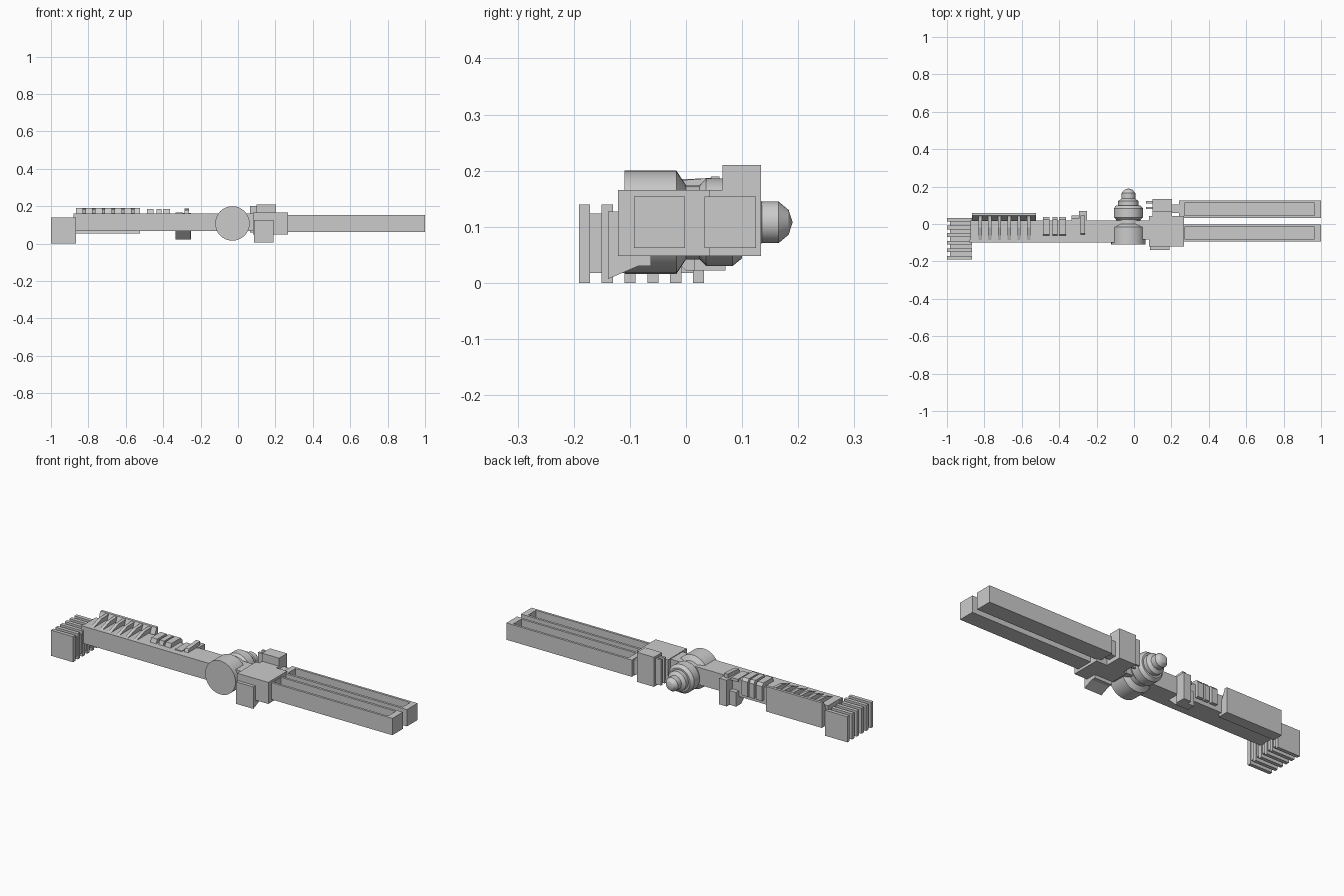
import bpy, bmesh, math

if "Cube" in bpy.data.objects:
    bpy.data.objects.remove(bpy.data.objects["Cube"])


def make(name, bm):
    bmesh.ops.recalc_face_normals(bm, faces=bm.faces)
    me = bpy.data.meshes.new(name)
    bm.to_mesh(me)
    bm.free()
    ob = bpy.data.objects.new(name, me)
    bpy.context.collection.objects.link(ob)
    return ob


def prism(name, x0, x1, profile):
    """Extrude a (y, z) profile along x."""
    bm = bmesh.new()
    face = bm.faces.new([bm.verts.new((x0, y, z)) for y, z in profile])
    new = bmesh.ops.extrude_face_region(bm, geom=[face])["geom"]
    bmesh.ops.translate(bm, vec=(x1 - x0, 0, 0),
                        verts=[v for v in new if isinstance(v, bmesh.types.BMVert)])
    return make(name, bm)


def box(name, x0, x1, y0, y1, z0, z1):
    return prism(name, x0, x1, [(y0, z0), (y1, z0), (y1, z1), (y0, z1)])


def slotted_rail(name, y0, y1):
    """Long bar with a recessed trough in its top face."""
    ob = box(name, 0.24, 1.0, y0, y1, 0.062, 0.154)
    bm = bmesh.new()
    bm.from_mesh(ob.data)
    top = max(bm.faces, key=lambda f: f.calc_center_median().z)
    bmesh.ops.inset_region(bm, faces=[top], thickness=0.018)
    for v in top.verts:
        v.co.x = 0.27 if v.co.x < 0.5 else 0.965
    floor = bmesh.ops.extrude_discrete_faces(bm, faces=[top])["faces"][0]
    bmesh.ops.translate(bm, vec=(0, 0, -0.06), verts=floor.verts)
    bm.to_mesh(ob.data)
    bm.free()


# Twin rails
slotted_rail("front_rail", -0.093, -0.002)
slotted_rail("back_rail", 0.033, 0.125)

# Hub block with its front wedge and back box
box("hub_block", 0.08, 0.268, -0.121, 0.042, 0.048, 0.166)
prism("front_wedge", 0.085, 0.19, [(-0.139, 0.007), (-0.139, 0.127), (-0.062, 0.127),
                                   (-0.062, 0.03), (-0.085, 0.03)])
box("back_box", 0.1, 0.203, 0.04, 0.134, 0.048, 0.166)
box("back_box_top", 0.1, 0.203, 0.065, 0.134, 0.048, 0.21)
box("rail_tab", 0.2, 0.245, 0.06, 0.105, 0.07, 0.15)
for y in (0.08, 0.11):
    box("contact_plate", 0.065, 0.105, y, y + 0.012, 0.06, 0.2)

# Turned knob through the arm
profile = [(-0.11, 0), (-0.11, 0.092), (-0.017, 0.092), (0, 0.066), (0.024, 0.066),
           (0.036, 0.078), (0.083, 0.078), (0.1, 0.064), (0.1, 0.055), (0.122, 0.055),
           (0.135, 0.037), (0.165, 0.037), (0.183, 0.022), (0.19, 0)]
bm = bmesh.new()
pts = [bm.verts.new((-0.03, y, 0.108 + r)) for y, r in profile]
edges = [bm.edges.new(p) for p in zip(pts, pts[1:])]
bmesh.ops.spin(bm, geom=pts + edges, cent=(-0.03, 0, 0.108), axis=(0, 1, 0),
               angle=2 * math.pi, steps=32)
bmesh.ops.remove_doubles(bm, verts=bm.verts, dist=1e-4)
knob = make("turned_knob", bm)
bpy.context.view_layer.objects.active = knob
knob.select_set(True)
bpy.ops.object.shade_smooth_by_angle(angle=math.radians(25))

# Arm beam and its front strip
box("arm_beam", -0.875, 0.09, -0.084, 0.02, 0.068, 0.162)
box("arm_strip", -0.88, -0.1, -0.1, -0.082, 0.068, 0.162)

# Finned section with sloped backing slab
prism("fin_slab", -0.865, -0.525, [(0, 0.053), (0.06, 0.053), (0.06, 0.19),
                                   (0.045, 0.19), (0.01, 0.11)])
for i in range(6):
    x = -0.832 + i * 0.052
    prism("cooling_fin", x, x + 0.018, [(-0.085, 0.15), (-0.085, 0.162), (-0.02, 0.184),
                                        (0.045, 0.187), (0.045, 0.15)])

# Slats wrapping the back of the arm
for x in (-0.487, -0.437, -0.4):
    w = 0.036 if x != -0.437 else 0.028
    prism("slat", x, x + w, [(-0.065, 0.155), (-0.055, 0.185), (0.025, 0.185),
                             (0.038, 0.17), (0.038, 0.09), (0, 0.09)])

# Latch bracket below and behind the arm
prism("latch_base", -0.335, -0.255, [(-0.05, 0.07), (0, 0.022), (0.045, 0.022),
                                     (0.045, 0.1), (-0.05, 0.1)])
box("latch_back", -0.295, -0.25, 0.015, 0.07, 0.022, 0.165)
prism("latch_ridge", -0.285, -0.262, [(-0.06, 0.155), (-0.05, 0.18), (0.045, 0.187),
                                      (0.045, 0.155)])
box("latch_pad", -0.335, -0.295, -0.065, 0.03, 0.15, 0.166)

# Ribbed end piece
box("end_core", -0.985, -0.87, -0.18, 0.02, 0.018, 0.124)
for i in range(6):
    y = -0.191 + i * 0.0407
    box("end_rib", -1.0, -0.865, y, y + 0.02, 0.0, 0.14)
